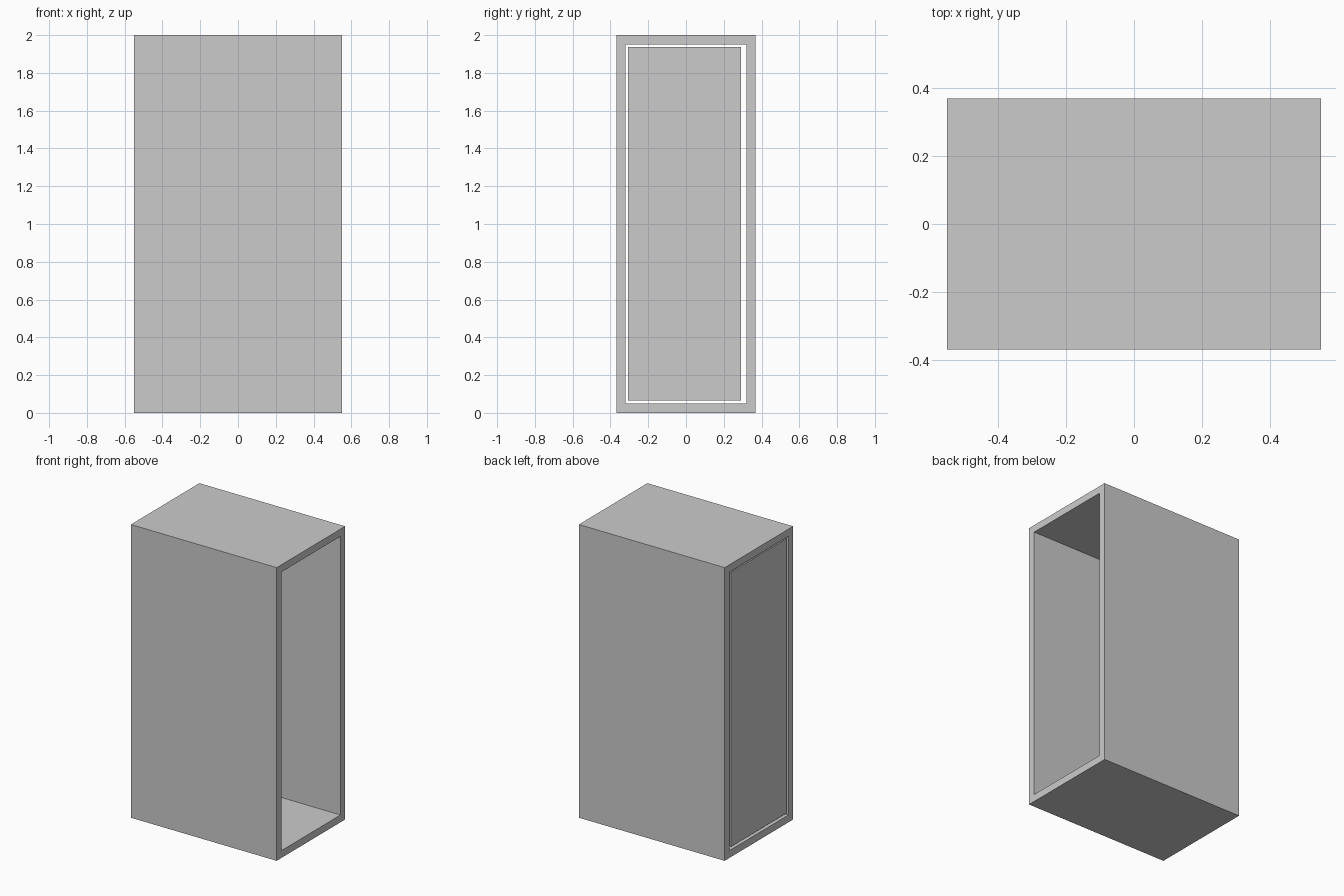
import bpy
import bmesh

default = bpy.data.objects.get("Cube")
if default:
    bpy.data.objects.remove(default, do_unlink=True)

grey = bpy.data.materials.new("plain grey")
grey.use_nodes = True
colour = (0.6, 0.6, 0.6, 1)
grey.diffuse_color = colour
grey.node_tree.nodes["Principled BSDF"].inputs["Base Color"].default_value = colour

W, D, H, WALL = 1.1, 0.738, 2.0, 0.05


def finish(name, bm):
    bmesh.ops.recalc_face_normals(bm, faces=bm.faces)
    mesh = bpy.data.meshes.new(name)
    bm.to_mesh(mesh)
    bm.free()
    mesh.materials.append(grey)
    obj = bpy.data.objects.new(name, mesh)
    bpy.context.collection.objects.link(obj)
    return obj


def rect(bm, x, y0, y1, z0, z1):
    corners = ((y0, z0), (y1, z0), (y1, z1), (y0, z1))
    return [bm.verts.new((x, y, z)) for y, z in corners]


def bridge(bm, a, b):
    for i in range(4):
        j = (i + 1) % 4
        bm.faces.new((a[i], a[j], b[j], b[i]))


# Cabinet shell: a rectangular tube open at both ends along x
bm = bmesh.new()
outer, inner = [], []
for x in (-W / 2, W / 2):
    outer.append(rect(bm, x, -D / 2, D / 2, 0, H))
    inner.append(rect(bm, x, WALL - D / 2, D / 2 - WALL, WALL, H - WALL))
bridge(bm, *outer)
bridge(bm, *inner)
for o, i in zip(outer, inner):
    bridge(bm, o, i)
finish("cabinet_shell", bm)

# Door panel set loosely inside one end of the shell
bm = bmesh.new()
ends = [rect(bm, x, -0.307, 0.292, 0.066, 1.938) for x in (-0.545, -0.505)]
bridge(bm, *ends)
for end in ends:
    bm.faces.new(end)
finish("door_panel", bm)
